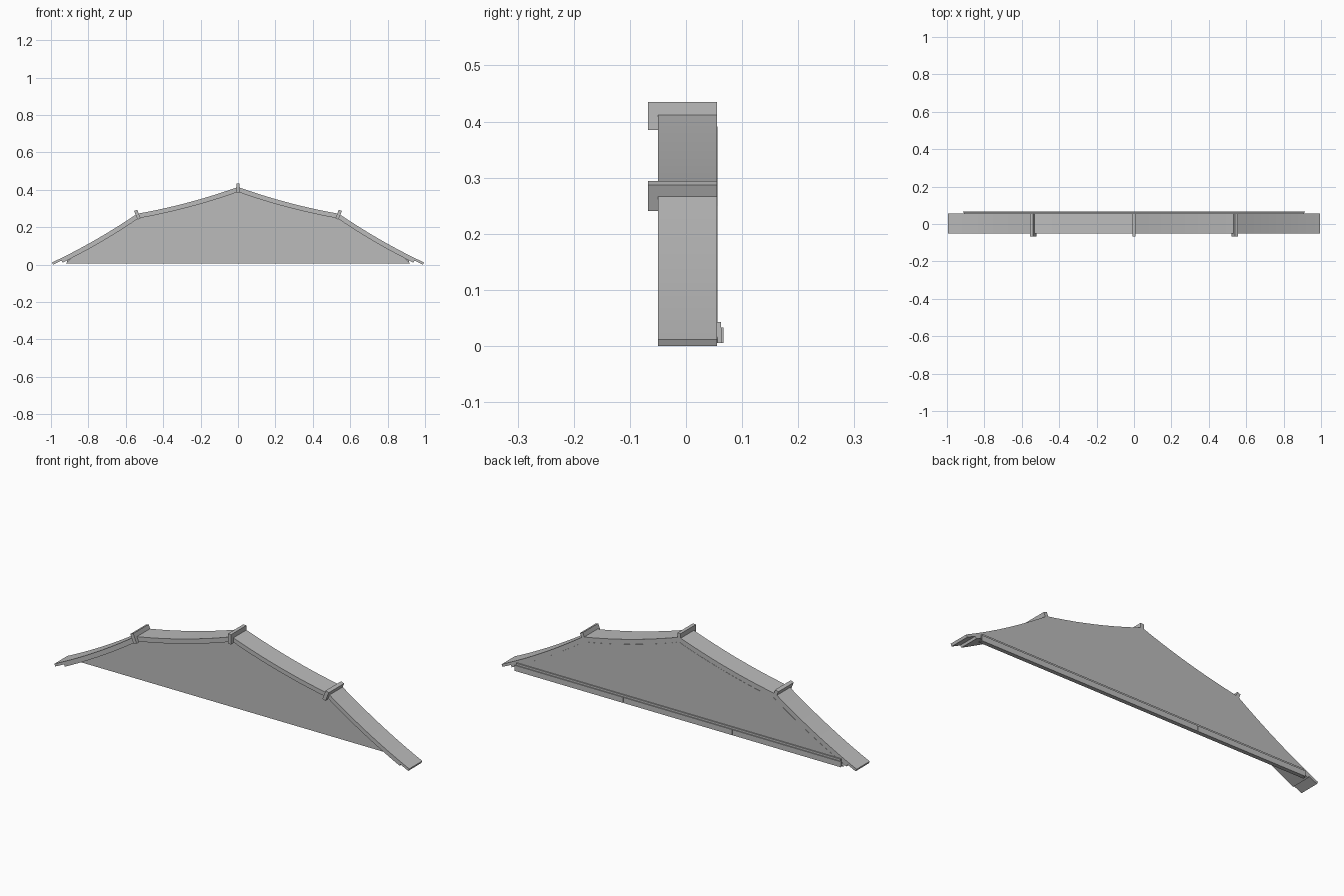
import bpy, bmesh, math
from mathutils import Vector

old = bpy.data.objects.get("Cube")
if old:
    bpy.data.objects.remove(old)

GREY = (0.5, 0.5, 0.5, 1)
grey = bpy.data.materials.new("plain grey")
grey.use_nodes = True
grey.diffuse_color = GREY
grey.node_tree.nodes["Principled BSDF"].inputs["Base Color"].default_value = GREY

FRONT, BACK = -0.05, 0.055
PEAK, KNEE, TIP = Vector((0, 0.415)), Vector((0.54, 0.272)), Vector((0.994, 0.012))


def extrude(name, outline, y0, y1):
    """Solid with an (x, z) outline running from y0 to y1."""
    bm = bmesh.new()
    face = bm.faces.new([bm.verts.new((x, y0, z)) for x, z in outline])
    grown = bmesh.ops.extrude_face_region(bm, geom=[face])["geom"]
    moved = [v for v in grown if isinstance(v, bmesh.types.BMVert)]
    bmesh.ops.translate(bm, vec=(0, y1 - y0, 0), verts=moved)
    bmesh.ops.recalc_face_normals(bm, faces=bm.faces)
    mesh = bpy.data.meshes.new(name)
    bm.to_mesh(mesh)
    bm.free()
    mesh.materials.append(grey)
    obj = bpy.data.objects.new(name, mesh)
    bpy.context.collection.objects.link(obj)
    bpy.ops.object.select_all(action="DESELECT")
    obj.select_set(True)
    bpy.context.view_layer.objects.active = obj
    bpy.ops.object.shade_smooth_by_angle(angle=math.radians(5))
    return obj


def sagging(a, b, sag, steps=10):
    """Points from a to b, bowed downward in the middle."""
    return [a.lerp(b, i / steps) - Vector((0, 4 * sag * (i / steps) * (1 - i / steps)))
            for i in range(steps + 1)]


half = sagging(PEAK, KNEE, 0.012)[:-1] + sagging(KNEE, TIP, 0.012)
line = [Vector((-p.x, p.y)) for p in reversed(half[1:])] + half


def lowered(depth, limit=1.0):
    """Roof line moved inward along its normal, kept inside a half width."""
    result = []
    for i, p in enumerate(line):
        along = line[min(i + 1, len(line) - 1)] - line[max(i - 1, 0)]
        q = p + Vector((along.y, -along.x)).normalized() * depth
        if abs(q.x) <= limit:
            result.append(q)
    return result


# Curved roof in two layers
extrude("roof_covering", lowered(0) + lowered(0.013)[::-1], FRONT, BACK)
extrude("roof_underlayer", lowered(0.013, 0.95) + lowered(0.025, 0.95)[::-1], FRONT + 0.004, BACK)

# Gable wall set near the back edge
wall = [Vector((-0.92, 0.006))] + lowered(0.024, 0.9) + [Vector((0.92, 0.006))]
extrude("gable_wall", wall, 0.045, BACK + 0.001)

# Hooked battens over the ridge and the two bends
def batten(name, x, z, lean):
    def block(part, low, high, y0, y1):
        corners = [(-0.009, low), (0.009, low), (0.009, high), (-0.009, high)]
        c, s = math.cos(lean), math.sin(lean)
        extrude(part, [(x + u * c + w * s, z - u * s + w * c) for u, w in corners], y0, y1)
    block(name + "_bar", -0.008, 0.02, -0.05, BACK)
    block(name + "_hook", -0.03, 0.02, -0.068, -0.05)


batten("ridge_batten", PEAK.x, PEAK.y, 0)
for side, sign in (("left", 1), ("right", -1)):
    batten(side + "_batten", sign * KNEE.x, KNEE.y, sign * math.radians(22))

# Bottom rail on the back, faced with three boards
def board(name, x0, x1, top, y0, y1):
    extrude(name, [(x0, 0.005), (x1, 0.005), (x1, top), (x0, top)], y0, y1)


board("back_rail", -0.91, 0.91, 0.043, BACK, 0.062)
for i in range(3):
    start = -0.915 + i * 0.61
    board(f"rail_board_{i + 1}", start + 0.001, start + 0.609, 0.033, 0.062, 0.067)
